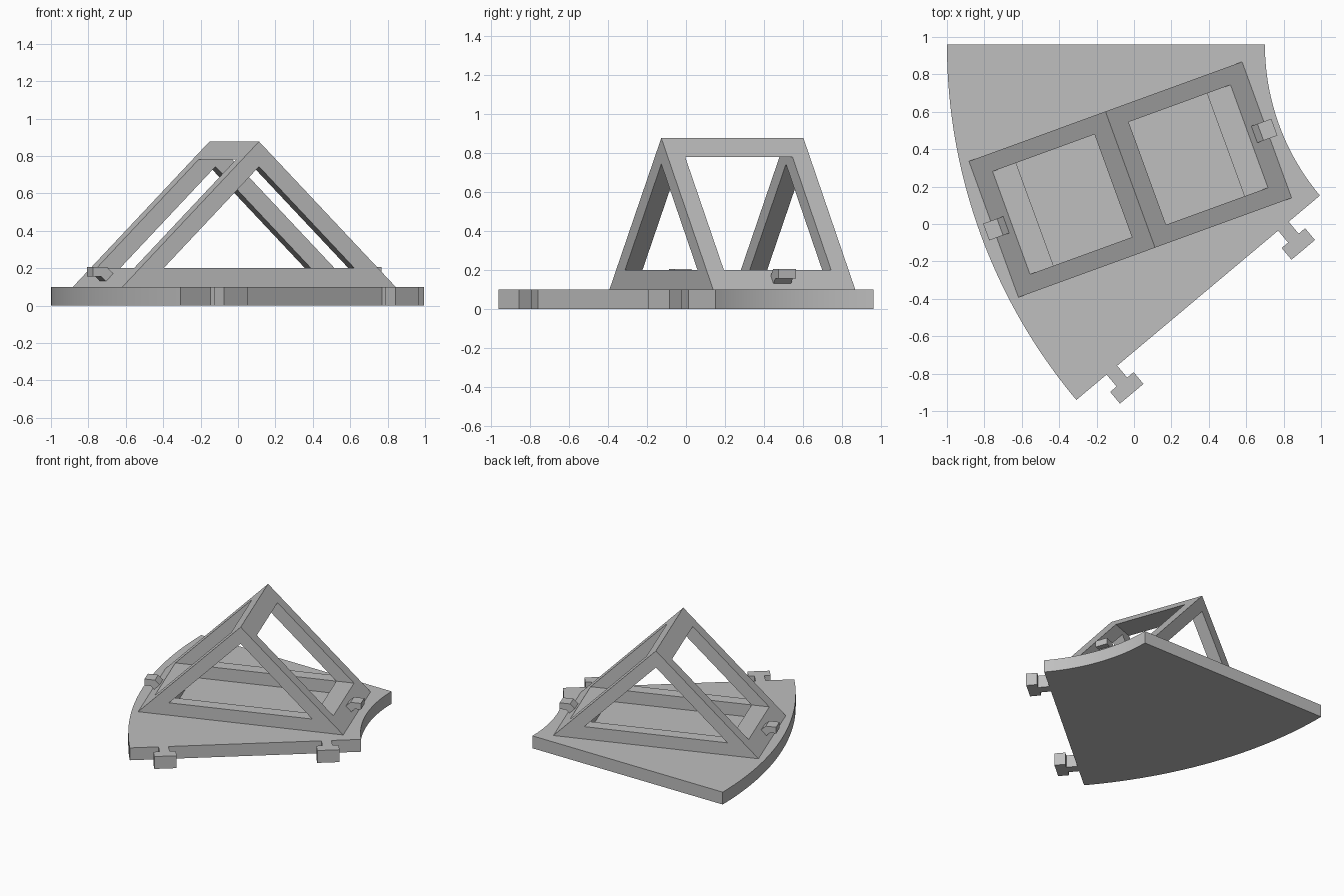
import bpy, bmesh
from math import radians, cos, sin
from mathutils import Matrix, Vector

cube = bpy.data.objects.get("Cube")
if cube:
    bpy.data.objects.remove(cube, do_unlink=True)

grey = bpy.data.materials.new("light grey")
grey.use_nodes = True
COLOUR = (0.52, 0.52, 0.52, 1)
grey.diffuse_color = COLOUR
grey.node_tree.nodes["Principled BSDF"].inputs["Base Color"].default_value = COLOUR


def prism(name, points, depth, matrix=Matrix(), faces=None):
    """Extrude a flat outline (or several joined faces) along local z."""
    bm = bmesh.new()
    verts = [bm.verts.new((x, y, 0)) for x, y in points]
    for face in faces or [range(len(points))]:
        bm.faces.new([verts[i] for i in face])
    bmesh.ops.recalc_face_normals(bm, faces=bm.faces)
    new = bmesh.ops.extrude_face_region(bm, geom=bm.faces[:])["geom"]
    moved = [v for v in new if isinstance(v, bmesh.types.BMVert)]
    bmesh.ops.translate(bm, verts=moved, vec=(0, 0, depth))
    bm.transform(matrix)
    bmesh.ops.recalc_face_normals(bm, faces=bm.faces)
    mesh = bpy.data.meshes.new(name)
    bm.to_mesh(mesh)
    bm.free()
    mesh.materials.append(grey)
    obj = bpy.data.objects.new(name, mesh)
    bpy.context.collection.objects.link(obj)
    return obj


# Base plate: a ring sector with two T-shaped connectors on its cut edge
THICK = 0.1
SWEEP = radians(40)
INNER, OUTER = 1.257, 2.957
centre = Vector((1.957, 0.96))
along = Vector((-cos(SWEEP), -sin(SWEEP)))
out = Vector((sin(SWEEP), -cos(SWEEP)))


def arc(radius, steps=40):
    angles = [SWEEP * i / steps for i in range(steps + 1)]
    return [centre - radius * Vector((cos(a), sin(a))) for a in angles]


def connector(distance):
    half = [(-0.037, 0), (-0.037, 0.083), (-0.082, 0.083), (-0.082, 0.165)]
    shape = half + [(-s, n) for s, n in reversed(half)]
    return [centre + along * (INNER + distance + s) + out * n for s, n in shape]


outline = arc(INNER) + connector(0.255) + connector(1.452) + arc(OUTER)[::-1]
plate = prism("base_plate", outline, THICK)
bpy.context.view_layer.objects.active = plate
plate.select_set(True)
bpy.ops.object.shade_smooth_by_angle(angle=radians(30))
plate.select_set(False)

# Tent-shaped frame, turned to the middle of the sector
HALF = 0.777      # half length, equal to the height for a 45 degree slope
INSET = 0.543     # half length of the triangular opening
SILL = 0.2        # top of the bottom members
WIDTH, BAR = 0.775, 0.095
PLACE = Matrix.Translation((-0.02, 0.2375, 0)) @ Matrix.Rotation(radians(20), 4, 'Z')
UPRIGHT = Matrix.Rotation(radians(90), 4, 'X')


def across(y):
    """Stand a profile up so that it extrudes towards -y from y."""
    return PLACE @ Matrix.Translation((0, y, 0)) @ UPRIGHT


triangle = [(-HALF, THICK), (HALF, THICK), (0, THICK + HALF),
            (-INSET, SILL), (INSET, SILL), (0, SILL + INSET)]
ring = [(0, 1, 4, 3), (1, 2, 5, 4), (2, 0, 3, 5)]
prism("front_triangle_frame", triangle, BAR, across(BAR - WIDTH / 2), ring)
prism("back_triangle_frame", triangle, BAR, across(WIDTH / 2), ring)

# Members joining the two triangles
span = WIDTH - 2 * BAR
RIDGE = 0.097
top = THICK + HALF
prism("ridge_beam", [(-RIDGE, top - RIDGE), (RIDGE, top - RIDGE), (0, top)],
      span, across(span / 2))

sill = [(INSET, THICK), (HALF, THICK), (HALF - SILL + THICK, SILL), (INSET, SILL)]
clip = [(0.706, 0.171), (0.747, 0.13), (0.774, 0.156),
        (0.82, 0.156), (0.82, 0.206), (0.741, 0.206)]
for side, sign in (("left", 1), ("right", -1)):
    prism(side + "_sill", [(sign * x, z) for x, z in sill], span, across(span / 2))
    prism(side + "_clip", [(sign * x, z) for x, z in clip], BAR, across(BAR / 2))
